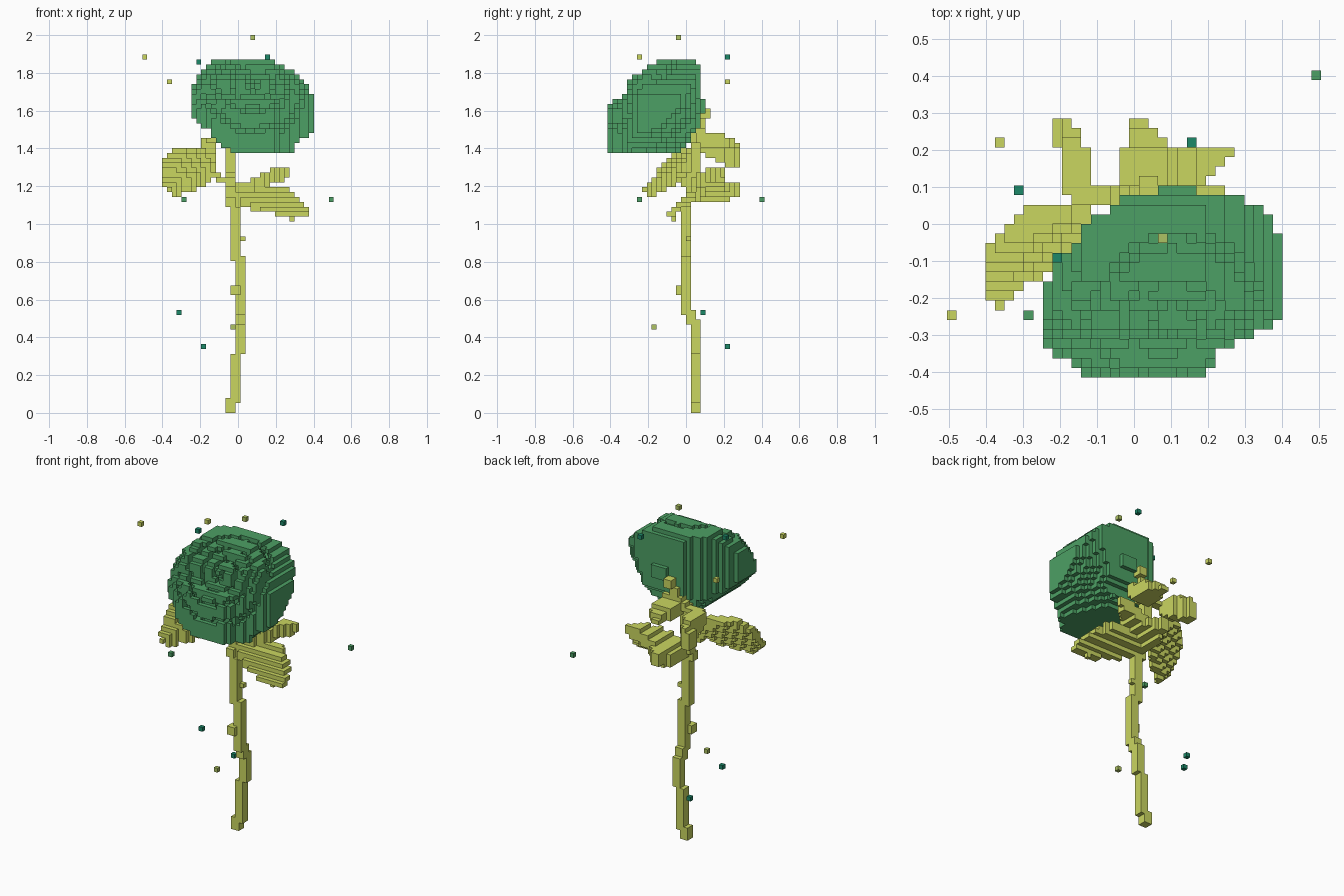
import bpy
import bmesh
import math
from mathutils import Vector

cube = bpy.data.objects.get("Cube")
if cube:
    bpy.data.objects.remove(cube, do_unlink=True)

VOXEL = 2 / 77
SHIFT = (-.5, 0, 0)  # grid offset in cells


def make_material(name, red, green, blue):
    mat = bpy.data.materials.new(name)
    mat.use_nodes = True
    colour = (red, green, blue, 1)
    mat.diffuse_color = colour
    mat.node_tree.nodes["Principled BSDF"].inputs["Base Color"].default_value = colour
    return mat


petal_green = make_material("petal green", .073, .35, .128)
leaf_lime = make_material("leaf lime", .59, .67, .118)
teal = make_material("deep teal", .012, .25, .14)
olive = make_material("olive green", .42, .54, .125)


def cell(value, axis):
    return math.floor(value / VOXEL - SHIFT[axis])


def centre(index, axis):
    return (index + .5 + SHIFT[axis]) * VOXEL


def build_voxels(name, cells, material):
    """Make one mesh from the outer faces of a set of grid cells."""
    bm = bmesh.new()
    corners = {}

    def corner(index):
        if index not in corners:
            corners[index] = bm.verts.new([(c + s) * VOXEL for c, s in zip(index, SHIFT)])
        return corners[index]

    for c in cells:
        for axis in range(3):
            for side in (0, 1):
                neighbour = list(c)
                neighbour[axis] += 2 * side - 1
                if tuple(neighbour) in cells:
                    continue
                loop = []
                for s, t in ((0, 0), (1, 0), (1, 1), (0, 1)):
                    index = list(c)
                    index[axis] += side
                    index[(axis + 1) % 3] += s
                    index[(axis + 2) % 3] += t
                    loop.append(corner(tuple(index)))
                bm.faces.new(loop if side else loop[::-1])
    mesh = bpy.data.meshes.new(name)
    bm.to_mesh(mesh)
    bm.free()
    mesh.materials.append(material)
    obj = bpy.data.objects.new(name, mesh)
    bpy.context.scene.collection.objects.link(obj)


def within(outline, px, py):
    """Point in polygon test, with the outline in hundredths."""
    px, py = px * 100, py * 100
    inside = False
    for (ax, ay), (bx, by) in zip(outline, outline[1:] + outline[:1]):
        if (ay > py) != (by > py) and px < ax + (py - ay) * (bx - ax) / (by - ay):
            inside = not inside
    return inside


def fill_profiles(front, side, top, rule):
    """Cells lying inside three crossed profiles (xz, yz, xy) and a shaping rule."""
    def span(values, axis):
        return range(cell(min(values) / 100, axis), cell(max(values) / 100, axis) + 1)

    cells = set()
    for i in span([p[0] for p in front], 0):
        for k in span([p[1] for p in front], 2):
            x, z = centre(i, 0), centre(k, 2)
            if not within(front, x, z):
                continue
            for j in span([p[0] for p in side], 1):
                y = centre(j, 1)
                if rule(x, y, z) and within(side, y, z) and within(top, x, y):
                    cells.add((i, j, k))
    return cells


def fill_path(points, size):
    """Square tube of cells, size cells wide, along a path."""
    cells = set()
    for a, b in zip(points, points[1:]):
        a, b = Vector(a), Vector(b)
        steps = int((b - a).length / VOXEL * 2) + 1
        for n in range(steps + 1):
            p = a.lerp(b, n / steps)
            i, j = [round(p[m] / VOXEL - SHIFT[m] - size / 2) for m in (0, 1)]
            for s in range(size):
                for t in range(size):
                    cells.add((i + s, j + t, cell(p.z, 2)))
    return cells


# Bloom: a cup turned about a tilted axis, widening from the calyx to a rounded face
BLOOM_BASE = Vector((.05, .06, 1.47))
BLOOM_AXIS = Vector((.1, -.77, .63)).normalized()
CUP = [(-5, 8), (0, 14), (5, 19), (13, 26), (28, 39), (33, 39), (40, 31), (46, 20), (48, 0),
       (48, -1), (-5, -1)]


def bloom_axes(x, y, z):
    offset = Vector((x, y, z)) - BLOOM_BASE
    out = offset.dot(BLOOM_AXIS)
    return out, offset - out * BLOOM_AXIS


def bloom_rule(x, y, z):
    out, away = bloom_axes(x, y, z)
    return within(CUP, out, away.length)


bloom = fill_profiles(
    [(-12, 188), (14, 188), (30, 180), (39, 170), (40, 150), (30, 141), (28, 138),
     (-3, 138), (-10, 143), (-16, 150), (-25, 157), (-25, 170), (-19, 182)],
    [(-42, 138), (-42, 161), (-30, 172), (-30, 176), (-13, 188), (6, 188), (8, 170),
     (10, 163), (8, 152), (0, 142), (-2, 138)],
    [(-25, -20), (-25, -33), (-20, -36), (-12, -42), (17, -42), (25, -33), (35, -29),
     (40, -24), (40, 0), (30, 8), (17, 8), (17, 11), (6, 11), (6, 8), (-3, 8), (-12, 0),
     (-20, -10)],
    bloom_rule)


# Spiral gaps between the petals, cut into the open face only
def petal_gap(c):
    i, j, k = c
    if all((i, j - n, k + n) in bloom for n in (1, 2)):
        return False
    out, away = bloom_axes(*[centre(n, axis) for axis, n in enumerate(c)])
    turn = math.atan2(away.z, away.x) / math.tau
    return out > .25 and away.length < .29 and (away.length / .08 + turn) % 1 < .33


build_voxels("bloom", {c for c in bloom if not petal_gap(c)}, petal_green)

# Stem with small thorns
stem = fill_path([(-.04, .05, 0), (-.038, .05, .06), (-.015, .05, .08), (-.008, .05, .27),
                  (.01, .045, .36), (.015, .04, .47), (.015, .01, .53), (.015, 0, .8),
                  (-.012, 0, .82), (-.015, 0, 1.08), (-.038, .01, 1.12), (-.04, .05, 1.33),
                  (-.04, .06, 1.43)], 2)
stem |= fill_path([(-.013, -.02, .64), (-.013, -.02, .67)], 2)
stem |= fill_path([(.026, .012, .92), (.026, .012, .93)], 1)
build_voxels("stem", stem, leaf_lime)

# Calyx arms under the bloom: one up its back, one to the right
calyx = fill_path([(-.04, .05, 1.42), (0, .07, 1.48), (.04, .1, 1.6)], 2)
calyx |= fill_path([(0, .08, 1.46), (-.15, .08, 1.44)], 2)
build_voxels("calyx", calyx, leaf_lime)

# Drooping sepals behind the bloom
right_sepal = fill_profiles(
    [(-22, 130), (-22, 140), (-17, 146), (-12, 146), (-12, 130)],
    [(7, 138), (7, 150), (13, 147), (22, 145), (28, 142), (28, 130), (22, 130), (15, 135)],
    [(-19, 5), (-19, 19), (-22, 24), (-22, 29), (-17, 29), (-12, 20), (-12, 5)],
    lambda x, y, z: True)
build_voxels("right_sepal", right_sepal, leaf_lime)

back_sepal = fill_profiles(
    [(-4, 139), (-4, 150), (9, 150), (9, 139)],
    [(5, 142), (5, 150), (13, 149), (22, 146), (29, 143), (29, 139), (20, 140)],
    [(-4, 5), (-4, 20), (0, 23), (0, 29), (4, 29), (9, 20), (9, 5)],
    lambda x, y, z: True)
build_voxels("back_sepal", back_sepal, leaf_lime)

# Three leaves, each a tilted sheet cut to its outline
right_leaf = fill_profiles(
    [(-40, 119), (-40, 134), (-33, 140), (-20, 141), (-12, 137), (-12, 120), (-17, 115),
     (-33, 115)],
    [(-23, 118), (-10, 134), (-3, 141), (6, 141), (4, 130), (-5, 121), (-20, 114), (-23, 114)],
    [(-10, 11), (-20, 11), (-30, 4), (-40, -7), (-40, -20), (-36, -23), (-30, -18),
     (-20, -10), (-10, 2)],
    lambda x, y, z: abs(y + .07 - (x + .26) / 2 - (z - 1.28) * .75) < .045)
right_leaf |= fill_path([(-.13, -.02, 1.26), (-.04, .01, 1.22)], 2)
build_voxels("right_leaf", right_leaf, leaf_lime)

left_leaf = fill_profiles(
    [(-3, 110), (-3, 120), (10, 120), (17, 118), (27, 120), (30, 114), (37, 110), (37, 105),
     (28, 102), (20, 105), (10, 107)],
    [(-10, 104), (-6, 102), (-3, 108), (10, 113), (10, 120), (0, 120), (-7, 113)],
    [(-3, 0), (0, 6), (10, 10), (25, 9), (37, 0), (37, -10), (20, -10), (5, -3)],
    lambda x, y, z: abs(z - 1.11 - y * .75) < .042)
build_voxels("left_leaf", left_leaf, leaf_lime)

back_leaf = fill_profiles(
    [(-4, 112), (-4, 121), (8, 124), (17, 130), (27, 130), (27, 126), (20, 120), (10, 112)],
    [(0, 114), (5, 112), (22, 112), (29, 115), (29, 121), (20, 124), (22, 131), (10, 131),
     (2, 122)],
    [(-4, 2), (-4, 20), (0, 23), (0, 29), (4, 29), (9, 20), (13, 20), (20, 24), (25, 23),
     (27, 18), (18, 9), (5, 2)],
    lambda x, y, z: abs(z - 1.17 - x * .45) < .042)
build_voxels("back_leaf", back_leaf, leaf_lime)

# Loose floating specks
specks = [
    (leaf_lime, [(-.495, -.245, 1.885), (-.365, .22, 1.755)]),
    (olive, [(.075, -.035, 1.99), (-.025, -.17, .46)]),
    (teal, [(-.21, -.09, 1.86), (.155, .22, 1.885), (-.315, .09, .535), (-.185, .22, .355)]),
    (petal_green, [(-.285, -.245, 1.13), (.49, .405, 1.13)]),
]
for material, places in specks:
    cells = {tuple(cell(n, axis) for axis, n in enumerate(place)) for place in places}
    build_voxels("specks " + material.name, cells, material)
